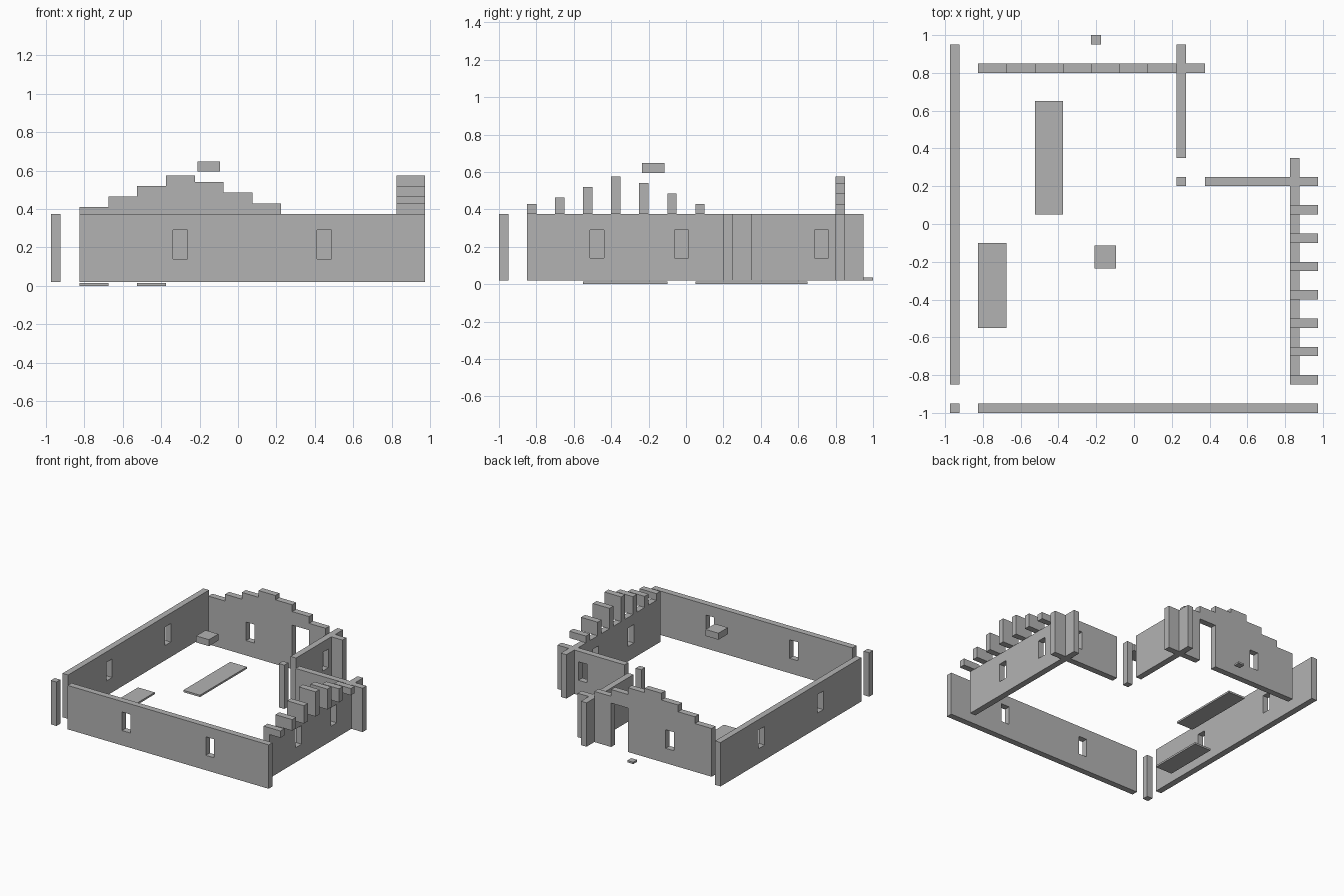
import bpy, bmesh
from mathutils import Vector

cube = bpy.data.objects.get("Cube")
if cube:
    bpy.data.objects.remove(cube, do_unlink=True)

BASE, TOP = 0.02, 0.375      # wall foot and wall top
THICK, BAY = 0.05, 0.15      # wall thickness and step module
SILL, HEAD, HALF = 0.14, 0.29, 0.0375   # window opening
STEPS = [0.43, 0.465, 0.52, 0.575, 0.54, 0.485, 0.43]

stone = bpy.data.materials.new("grey stone")
stone.use_nodes = True
GREY = (0.45, 0.45, 0.45, 1)
stone.diffuse_color = GREY
stone.node_tree.nodes["Principled BSDF"].inputs["Base Color"].default_value = GREY


def finish(name, bm):
    bmesh.ops.recalc_face_normals(bm, faces=bm.faces)
    mesh = bpy.data.meshes.new(name)
    bm.to_mesh(mesh)
    bm.free()
    mesh.materials.append(stone)
    obj = bpy.data.objects.new(name, mesh)
    bpy.context.collection.objects.link(obj)
    return obj


def box(name, x, y, z):
    bm = bmesh.new()
    bmesh.ops.create_cube(bm, size=1)
    for v in bm.verts:
        v.co = Vector([(r[0] + r[1]) / 2 + c * (r[1] - r[0])
                       for r, c in zip((x, y, z), v.co)])
    return finish(name, bm)


def wall(name, axis, start, end, offset, windows=(), solids=None, holes=()):
    """Upright slab along an axis, made of solid rectangles minus openings."""
    solids = solids or [(start, end, BASE, TOP)]
    holes = list(holes) + [(w - HALF, w + HALF, SILL, HEAD) for w in windows]
    rects = solids + holes
    us = sorted({round(u, 4) for r in rects for u in r[:2]})
    zs = sorted({round(z, 4) for r in rects for z in r[2:]})

    def inside(r, u, z):
        return r[0] < u < r[1] and r[2] < z < r[3]

    bm = bmesh.new()
    for u0, u1 in zip(us, us[1:]):
        for z0, z1 in zip(zs, zs[1:]):
            mid = ((u0 + u1) / 2, (z0 + z1) / 2)
            if not any(inside(r, *mid) for r in solids) or any(inside(r, *mid) for r in holes):
                continue
            corners = [(u0, z0), (u1, z0), (u1, z1), (u0, z1)]
            bm.faces.new([bm.verts.new((u, offset, z) if axis == "x" else (offset, u, z))
                          for u, z in corners])
    bmesh.ops.remove_doubles(bm, verts=bm.verts, dist=0.0005)
    grown = bmesh.ops.extrude_face_region(bm, geom=list(bm.faces), use_keep_orig=True)
    push = Vector((0, THICK, 0)) if axis == "x" else Vector((THICK, 0, 0))
    moved = [g for g in grown["geom"] if isinstance(g, bmesh.types.BMVert)]
    bmesh.ops.translate(bm, verts=moved, vec=push)
    bmesh.ops.recalc_face_normals(bm, faces=bm.faces)
    return finish(name, bm)


# Outer walls
wall("front_wall", "x", -0.825, 0.975, -1.0, windows=(-0.3, 0.45))
wall("right_hand_wall", "y", -0.85, 0.95, -0.975, windows=(-0.325, 0.425))
wall("left_hand_wall", "y", -0.85, 0.35, 0.825, windows=(-0.475, -0.025))

# Porch walls
wall("porch_side_wall", "y", 0.35, 0.95, 0.225, windows=(0.725,))
wall("porch_back_wall", "x", 0.375, 0.975, 0.2, windows=(0.75,))

# Stepped gable with a doorway
gable = [(-0.825, 0.375, BASE, TOP)]
for i, height in enumerate([0.41] + STEPS[1:]):
    gable.append((-0.825 + i * BAY, -0.825 + (i + 1) * BAY, TOP, height))
wall("back_gable_wall", "x", -0.825, 0.375, 0.8, windows=(-0.45,),
     solids=gable, holes=[(-0.075, 0.075, BASE, TOP)])

# Stepped plates standing on the left-hand wall
for i, height in enumerate(STEPS):
    y = -0.85 + i * BAY
    box(f"gable_plate_{i + 1}", (0.825, 0.975), (y, y + THICK), (TOP, height))

# Free-standing posts
for name, x, y in (("corner_post", -0.975, -1.0), ("porch_post", 0.225, 0.2)):
    box(name, (x, x + THICK), (y, y + THICK), (BASE, TOP))

# Floor slabs, hanging block and small outdoor stone
box("long_floor_slab", (-0.525, -0.375), (0.05, 0.65), (0, 0.015))
box("short_floor_slab", (-0.825, -0.675), (-0.55, -0.1), (0, 0.015))
box("hanging_block", (-0.21, -0.095), (-0.235, -0.115), (0.595, 0.648))
box("door_stone", (-0.228, -0.175), (0.95, 1.0), (BASE, 0.035))
